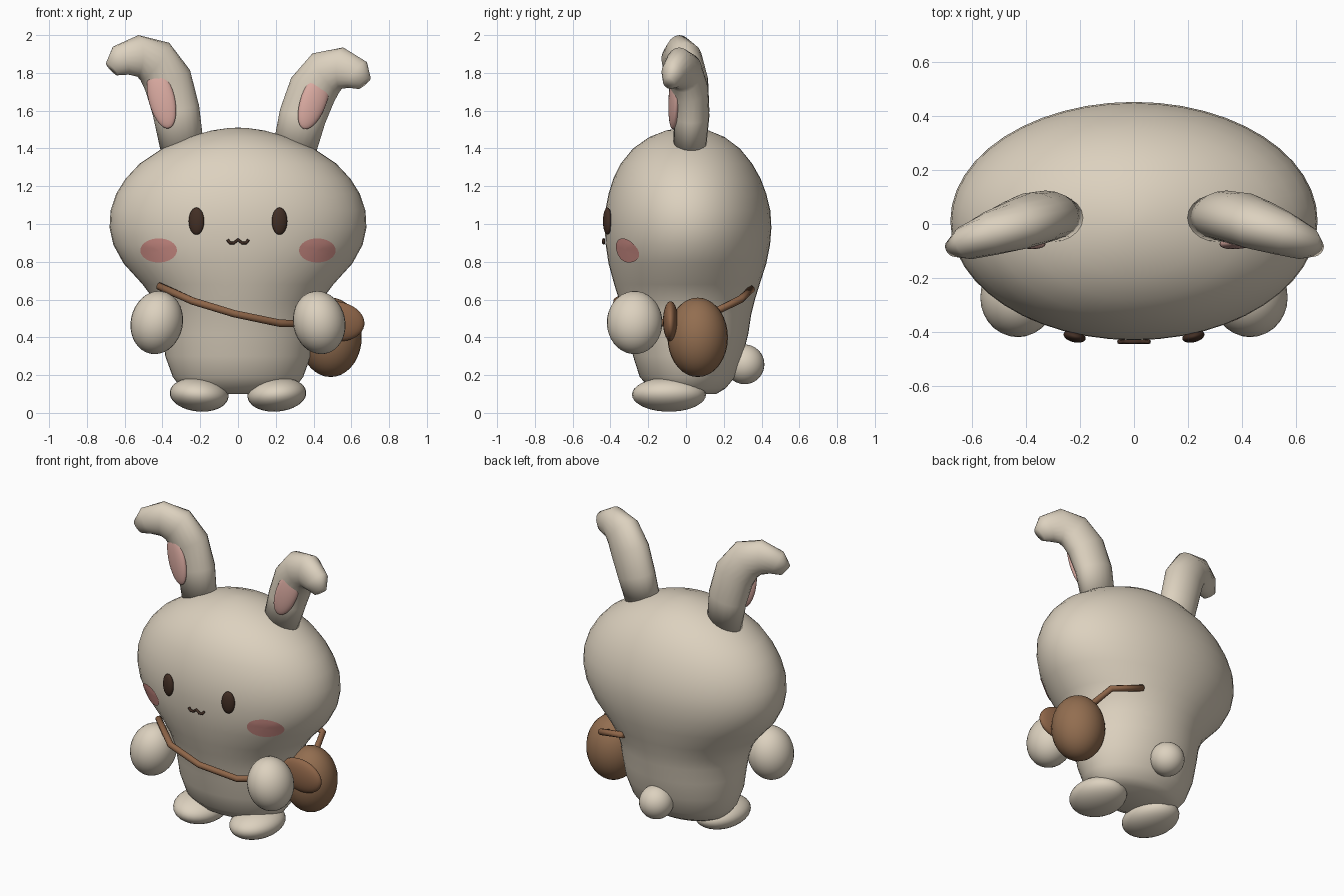
import bpy, bmesh, math
from mathutils import Vector, Euler

if "Cube" in bpy.data.objects:
    bpy.data.objects.remove(bpy.data.objects["Cube"])


def material(name, rgb):
    m = bpy.data.materials.new(name)
    m.diffuse_color = (*rgb, 1)
    m.use_nodes = True
    m.node_tree.nodes["Principled BSDF"].inputs["Base Color"].default_value = m.diffuse_color
    return m


CREAM = material("cream fur", (0.72, 0.64, 0.52))
PINK = material("ear pink", (0.73, 0.42, 0.37))
BLUSH = material("cheek blush", (0.62, 0.27, 0.24))
DARK = material("dark brown", (0.055, 0.028, 0.018))
BAG = material("bag brown", (0.29, 0.155, 0.08))
STRAP = material("strap brown", (0.27, 0.13, 0.065))


def finish(name, bm, mat):
    bmesh.ops.recalc_face_normals(bm, faces=bm.faces)
    me = bpy.data.meshes.new(name)
    bm.to_mesh(me)
    bm.free()
    me.materials.append(mat)
    for p in me.polygons:
        p.use_smooth = True
    ob = bpy.data.objects.new(name, me)
    bpy.context.collection.objects.link(ob)
    return ob


def loft(bm, rings):
    """Skin a list of vertex-position rings and cap both ends."""
    vs = [[bm.verts.new(p) for p in r] for r in rings]
    n = len(vs[0])
    for a, b in zip(vs, vs[1:]):
        for i in range(n):
            j = (i + 1) % n
            bm.faces.new((a[i], a[j], b[j], b[i]))
    bm.faces.new(vs[0])
    bm.faces.new(vs[-1])


def ball(name, loc, size, mat, rot=(0, 0, 0)):
    bm = bmesh.new()
    bmesh.ops.create_uvsphere(bm, u_segments=28, v_segments=18, radius=1)
    e = Euler([math.radians(a) for a in rot]).to_matrix()
    for v in bm.verts:
        v.co = e @ Vector(c * s for c, s in zip(v.co, size)) + Vector(loc)
    return finish(name, bm, mat)


def tube(name, pts, radii, mat, ref, flat=1.0, sides=20):
    """Sweep an ellipse along a path; flat scales the ref direction."""
    pts = [Vector(p) for p in pts]
    rings = []
    for i, p in enumerate(pts):
        t = Vector()
        if i > 0:
            t += (p - pts[i - 1]).normalized()
        if i < len(pts) - 1:
            t += (pts[i + 1] - p).normalized()
        t.normalize()
        a = Vector(ref).cross(t).normalized()
        b = t.cross(a)
        angs = [math.tau * k / sides for k in range(sides)]
        rings.append([p + radii[i] * (math.cos(q) * a + flat * math.sin(q) * b) for q in angs])
    bm = bmesh.new()
    loft(bm, rings)
    return finish(name, bm, mat)


# body and head in one: z, half width, front y, back y
PROFILE = [
    (0.10, 0.24, -0.13, 0.16), (0.13, 0.30, -0.19, 0.21), (0.19, 0.345, -0.245, 0.26),
    (0.30, 0.385, -0.28, 0.30), (0.42, 0.40, -0.305, 0.33), (0.52, 0.415, -0.33, 0.345),
    (0.60, 0.445, -0.355, 0.365), (0.68, 0.505, -0.38, 0.39), (0.79, 0.605, -0.41, 0.425),
    (0.89, 0.66, -0.425, 0.445), (0.98, 0.68, -0.43, 0.452), (1.07, 0.675, -0.428, 0.447),
    (1.16, 0.645, -0.41, 0.425), (1.24, 0.595, -0.385, 0.395), (1.32, 0.52, -0.345, 0.35),
    (1.40, 0.40, -0.28, 0.285), (1.46, 0.265, -0.195, 0.205), (1.495, 0.14, -0.105, 0.12),
    (1.508, 0.05, -0.035, 0.05), (1.51, 0.005, 0.0, 0.012)]
bm = bmesh.new()
loft(bm, [[(rx * math.cos(q), (f + b) / 2 + (b - f) / 2 * math.sin(q), z)
           for q in [math.tau * k / 48 for k in range(48)]] for z, rx, f, b in PROFILE])
finish("body_and_head", bm, CREAM)


def face_y(x, z):
    """Front surface of the body at x, z."""
    for lo, hi in zip(PROFILE, PROFILE[1:]):
        if lo[0] <= z <= hi[0]:
            k = (z - lo[0]) / (hi[0] - lo[0])
            _, rx, f, b = [u + (v - u) * k for u, v in zip(lo, hi)]
            return (f + b) / 2 - (b - f) / 2 * math.sqrt(max(0, 1 - (x / rx) ** 2))


# paired parts: arms, feet, eyes, cheeks
for s, side in ((-1, "left"), (1, "right")):
    ball(side + "_arm", (s * 0.43, -0.272, 0.478), (0.138, 0.147, 0.168), CREAM, (0, -s * 12, 0))
    ball(side + "_foot", (s * 0.206, -0.09, 0.097), (0.156, 0.196, 0.09), CREAM, (0, -s * 5, 0))
    ball(side + "_eye", (s * 0.22, -0.416, 1.015), (0.042, 0.022, 0.072), DARK, (0, 0, s * 14))
    bm = bmesh.new()
    loft(bm, [[(s * 0.42 + 0.097 * r * math.cos(q),
                face_y(s * 0.42 + 0.097 * r * math.cos(q), 0.86 + 0.064 * r * math.sin(q)) - 0.006,
                0.86 + 0.064 * r * math.sin(q))
               for q in [math.tau * k / 32 for k in range(32)]] for r in (0.05, 0.35, 0.7, 1)])
    # drop the rim cap so only the curved patch is left
    bm.faces.ensure_lookup_table()
    bmesh.ops.delete(bm, geom=[bm.faces[-1]], context='FACES_ONLY')
    cheek = finish(side + "_cheek", bm, BLUSH)
    if sum(p.normal.y for p in cheek.data.polygons) > 0:
        cheek.data.flip_normals()

# mouth
tube("mouth", [(x, -0.436, z) for x, z in ((-0.056, 0.917), (-0.043, 0.9), (-0.022, 0.899), (0, 0.917),
     (0.022, 0.899), (0.043, 0.9), (0.056, 0.917))], [0.008] * 7, DARK, (0, 1, 0), sides=8)

# ears, each bent over at the tip
EAR_R = [0.115, 0.125, 0.13, 0.125, 0.11, 0.085, 0.045]
tube("left_ear", [(-0.295, 0.02, 1.40), (-0.328, 0.03, 1.60), (-0.372, 0.02, 1.76), (-0.44, -0.005, 1.86),
     (-0.53, -0.035, 1.89), (-0.62, -0.07, 1.865), (-0.668, -0.09, 1.82)],
     EAR_R, CREAM, (0, 1, 0), 0.75)
tube("right_ear", [(0.30, 0.02, 1.40), (0.342, 0.03, 1.57), (0.395, 0.02, 1.71), (0.465, -0.005, 1.80),
     (0.55, -0.035, 1.825), (0.63, -0.07, 1.79), (0.668, -0.09, 1.745)],
     EAR_R, CREAM, (0, 1, 0), 0.75)
ball("left_inner_ear", (-0.405, -0.062, 1.665), (0.07, 0.028, 0.163), PINK, (0, -14, -10))
ball("right_inner_ear", (0.402, -0.062, 1.657), (0.07, 0.028, 0.163), PINK, (0, 20, 10))

# tail
ball("tail", (0, 0.31, 0.257), (0.105, 0.105, 0.105), CREAM)

# shoulder bag, flap and strap
ball("bag", (0.49, 0.062, 0.40), (0.165, 0.16, 0.21), BAG)
ball("bag_flap", (0.52, -0.082, 0.485), (0.15, 0.04, 0.105), STRAP, (0, 8, 0))
tube("strap_front", [(-0.42, -0.235, 0.672), (-0.24, -0.365, 0.592), (-0.02, -0.38, 0.525), (0.22, -0.325, 0.475),
     (0.40, -0.18, 0.47), (0.47, -0.03, 0.49)], [0.02] * 6, STRAP, (0, 0, 1), sides=10)
tube("strap_back", [(0.47, 0.12, 0.52), (0.45, 0.19, 0.553), (0.42, 0.29, 0.602), (0.22, 0.345, 0.655)],
     [0.02] * 4, STRAP, (0, 0, 1), sides=10)
